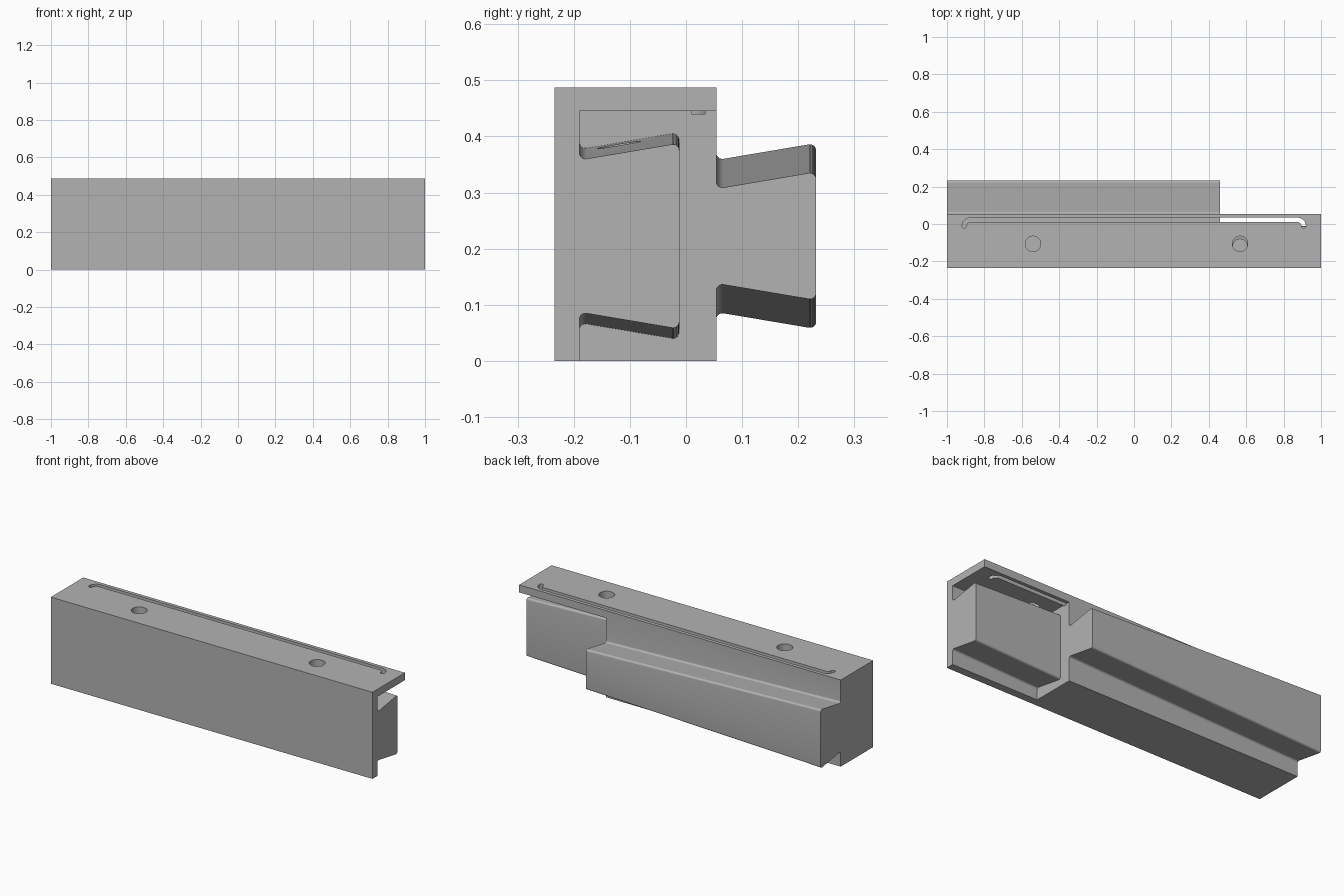
import bpy, bmesh
from math import sin, cos, pi, radians, atan2

cube = bpy.data.objects.get("Cube")
if cube:
    bpy.data.objects.remove(cube, do_unlink=True)

grey = bpy.data.materials.new("satin_grey")
grey.use_nodes = True
grey.diffuse_color = (0.45, 0.45, 0.45, 1)
grey.node_tree.nodes["Principled BSDF"].inputs["Base Color"].default_value = (0.45, 0.45, 0.45, 1)

FRONT, INNER, BACK = -0.234, -0.19, 0.054
TOP, LIP, MID = 0.487, 0.445, 0.2225
STEP = 0.46                      # where the block ends and the tongue begins
DEPTH, FLARE, TAPER, R = 0.178, 0.026, 0.035, 0.011


def arc(cx, cy, r, a0, a1, n=6):
    return [(cx + r * cos(a0 + (a1 - a0) * i / n), cy + r * sin(a0 + (a1 - a0) * i / n))
            for i in range(n + 1)]


def loft(name, sections):
    """Solid between two matching rings of 3D points."""
    bm = bmesh.new()
    a, b = [[bm.verts.new(p) for p in ring] for ring in sections]
    n = len(a)
    bm.faces.new(a)
    bm.faces.new(b)
    for i in range(n):
        j = (i + 1) % n
        bm.faces.new((a[i], a[j], b[j], b[i]))
    bmesh.ops.recalc_face_normals(bm, faces=bm.faces)
    mesh = bpy.data.meshes.new(name)
    bm.to_mesh(mesh)
    bm.free()
    mesh.materials.append(grey)
    obj = bpy.data.objects.new(name, mesh)
    bpy.context.collection.objects.link(obj)
    return obj


def dovetail(root, half):
    """Dovetail outline from bottom to top, rounded at the root and the tip."""
    tilt = atan2(FLARE, DEPTH)
    top = arc(root + R, half + R, R, pi, 1.5 * pi + tilt)
    top += arc(root + DEPTH - R, half + FLARE - R, R, pi / 2 + tilt, 0)
    return [(y, MID - h) for y, h in top] + [(y, MID + h) for y, h in reversed(top)]


def body(name, x0, x1, root, half0, profile):
    """Tapered body: the dovetail narrows towards +x."""
    ends = []
    for x in (x0, x1):
        pts = profile(dovetail(root, half0 - TAPER * (x - x0)))
        ends.append([(x, y, z) for y, z in pts])
    return loft(name, ends)


def prism(name, outline, z0, z1):
    obj = loft(name, [[(x, y, z) for x, y in outline] for z in (z0, z1)])
    obj.hide_render = True
    return obj


# Main block with the long rear dovetail
block = body("main_block", -1, STEP, BACK, 0.1375, lambda d:
             [(FRONT, 0), (BACK, 0)] + d + [(BACK, TOP), (FRONT, TOP)])

# End section: front wall, top lip and inner dovetail tongue
tongue = body("end_wall_and_tongue", STEP, 1, INNER, 0.1565, lambda d:
              [(FRONT, 0), (INNER, 0)] + d +
              [(INNER, LIP), (BACK, LIP), (BACK, TOP), (FRONT, TOP)])

# Long slot with hooked ends
cx, cy, ro, ri = 0.875, -0.01, 0.044, 0.020
side = arc(cx, cy, ro, pi / 2, 0, 10)
side += arc(cx + (ro + ri) / 2, cy, (ro - ri) / 2, 0, -pi, 10)[1:-1]
side += arc(cx, cy, ri, 0, pi / 2, 10)
slot = prism("slot_cutter", side + [(-x, y) for x, y in reversed(side)], 0.44, 0.52)


def hole(name, x, y, r, z0, z1):
    return prism(name, arc(x, y, r, 0, 2 * pi, 48)[:-1], z0, z1)


# Vertical pin holes; the one in the tongue is slightly offset
left_hole = hole("block_hole_cutter", -0.54, -0.106, 0.041, 0.2, 0.52)
lip_hole = hole("lip_hole_cutter", 0.567, -0.106, 0.041, 0.425, 0.52)
tongue_hole = hole("tongue_hole_cutter", 0.567, -0.12, 0.039, 0.2, 0.42)

for obj, cutters in ((block, (slot, left_hole)), (tongue, (slot, lip_hole, tongue_hole))):
    bpy.ops.object.select_all(action='DESELECT')
    bpy.context.view_layer.objects.active = obj
    obj.select_set(True)
    for cutter in cutters:
        mod = obj.modifiers.new(cutter.name, 'BOOLEAN')
        mod.operation = 'DIFFERENCE'
        mod.solver = 'EXACT'
        mod.object = cutter
        bpy.ops.object.modifier_apply(modifier=mod.name)
    bpy.ops.object.shade_smooth_by_angle(angle=radians(10))

for cutter in (slot, left_hole, lip_hole, tongue_hole):
    bpy.data.objects.remove(cutter, do_unlink=True)
